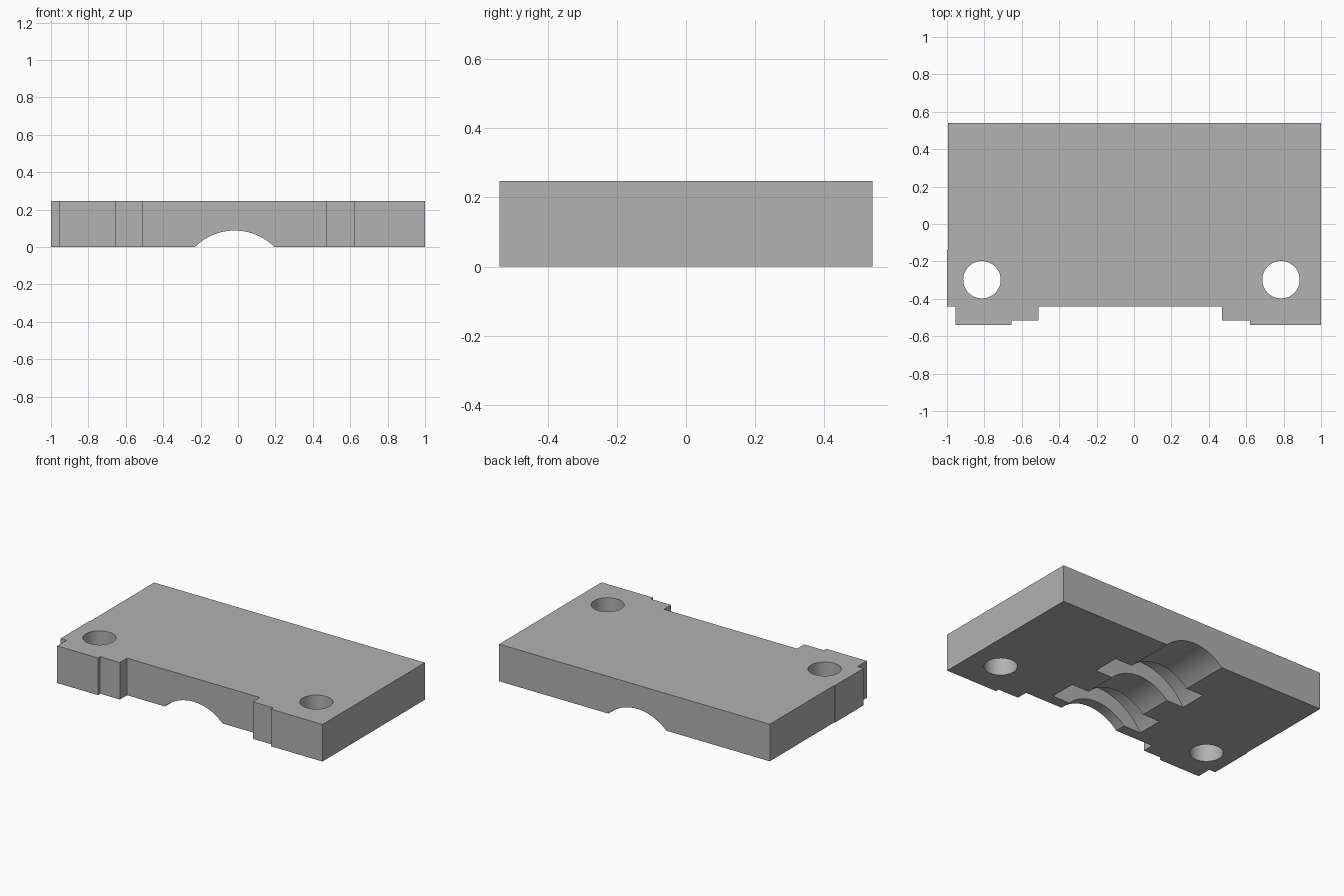
import bpy
import bmesh
from math import radians
from mathutils import Matrix

cube = bpy.data.objects.get("Cube")
if cube:
    bpy.data.objects.remove(cube, do_unlink=True)

HEIGHT = 0.247
BACK = 0.539
AXIS_X, AXIS_Z = -0.018, -0.212   # axis of the shaft channel

grey = bpy.data.materials.new("plain grey")
grey.use_nodes = True
colour = (0.445, 0.445, 0.445, 1)
grey.diffuse_color = colour
grey.node_tree.nodes["Principled BSDF"].inputs["Base Color"].default_value = colour


def make_object(name, bm):
    bmesh.ops.recalc_face_normals(bm, faces=bm.faces)
    mesh = bpy.data.meshes.new(name)
    bm.to_mesh(mesh)
    bm.free()
    mesh.materials.append(grey)
    obj = bpy.data.objects.new(name, mesh)
    bpy.context.collection.objects.link(obj)
    return obj


def cylinder(name, radius, length, centre, along_y=False):
    bm = bmesh.new()
    matrix = Matrix.Translation(centre)
    if along_y:
        matrix = matrix @ Matrix.Rotation(radians(90), 4, "X")
    bmesh.ops.create_cone(bm, cap_ends=True, segments=96, radius1=radius,
                          radius2=radius, depth=length, matrix=matrix)
    return make_object(name, bm)


# Bearing cap block: stepped outline with two front feet
outline = [(1, BACK), (-0.995, BACK), (-0.995, -0.14), (-1, -0.14),
           (-1, -0.44), (-0.955, -0.44), (-0.955, -BACK), (-0.655, -BACK),
           (-0.655, -0.515), (-0.51, -0.515), (-0.51, -0.44),
           (0.47, -0.44), (0.47, -0.515), (0.62, -0.515),
           (0.62, -BACK), (1, -BACK)]
bm = bmesh.new()
base = bm.faces.new([bm.verts.new((x, y, 0)) for x, y in outline])
top = bmesh.ops.extrude_face_region(bm, geom=[base])["geom"]
bmesh.ops.translate(bm, vec=(0, 0, HEIGHT),
                    verts=[v for v in top if isinstance(v, bmesh.types.BMVert)])
block = make_object("bearing_cap_block", bm)

# Shaft channel, two wider ring grooves and two bolt holes
cutters = [cylinder("shaft_channel_cutter", 0.3, 3, (AXIS_X, 0, AXIS_Z), True)]
for start, end in ((-0.367, -0.19), (0.03, 0.212)):
    cutters.append(cylinder("ring_groove_cutter", 0.4, end - start,
                            (AXIS_X, (start + end) / 2, AXIS_Z), True))
for x in (-0.813, 0.786):
    cutters.append(cylinder("bolt_hole_cutter", 0.1, 1, (x, -0.298, 0)))

bpy.ops.object.select_all(action="DESELECT")
block.select_set(True)
bpy.context.view_layer.objects.active = block
for cutter in cutters:
    cutter.hide_render = True
    cut = block.modifiers.new("cut", "BOOLEAN")
    cut.operation = "DIFFERENCE"
    cut.solver = "EXACT"
    cut.object = cutter
    bpy.ops.object.modifier_apply(modifier=cut.name)
    bpy.data.objects.remove(cutter, do_unlink=True)

bpy.ops.object.shade_smooth_by_angle(angle=radians(30))
